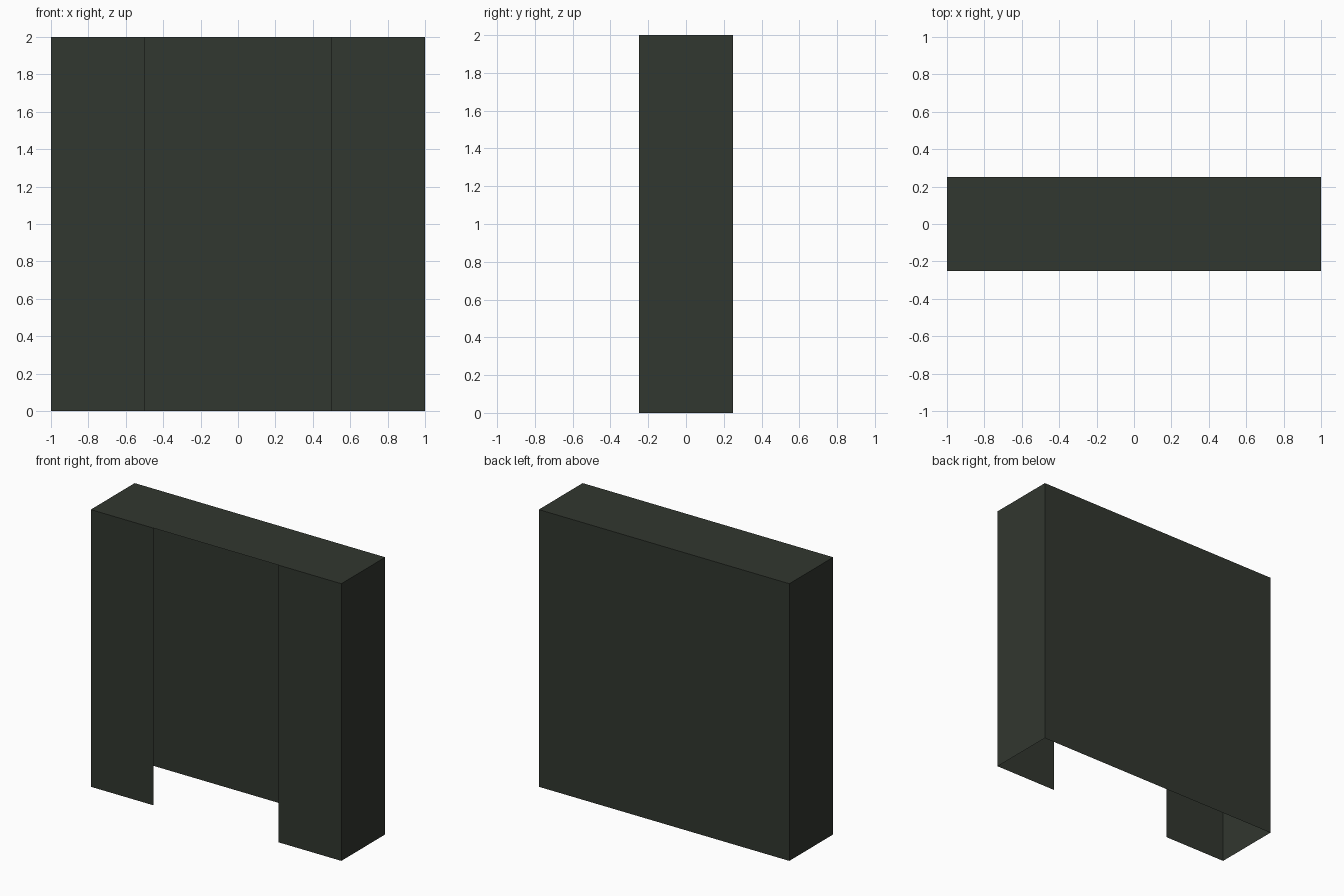
import bpy
import bmesh

if "Cube" in bpy.data.objects:
    bpy.data.objects.remove(bpy.data.objects["Cube"])

W, D, H = 1.0, 0.25, 2.0   # half width, half depth, height
GAP = 0.5                  # half width of the front opening

mat = bpy.data.materials.new("dark_green_grey")
mat.diffuse_color = (0.031, 0.038, 0.029, 1.0)
mat.use_nodes = True
mat.node_tree.nodes["Principled BSDF"].inputs["Base Color"].default_value = mat.diffuse_color


def finish(bm, name):
    mesh = bpy.data.meshes.new(name)
    bm.to_mesh(mesh)
    bm.free()
    mesh.materials.append(mat)
    obj = bpy.data.objects.new(name, mesh)
    bpy.context.collection.objects.link(obj)


# Walls: an open C-shaped plan of thin sheet, extruded upwards
plan = [(GAP, -D), (W, -D), (W, D), (-W, D), (-W, -D), (-GAP, -D)]
bm = bmesh.new()
low = [bm.verts.new((x, y, 0)) for x, y in plan]
high = [bm.verts.new((x, y, H)) for x, y in plan]
for i in range(len(plan) - 1):
    bm.faces.new((low[i], low[i + 1], high[i + 1], high[i]))
finish(bm, "shell_walls")

# Top sheet; the underside stays open
bm = bmesh.new()
bm.faces.new([bm.verts.new((x, y, H)) for x, y in
              ((-W, -D), (W, -D), (W, D), (-W, D))])
finish(bm, "top_panel")
